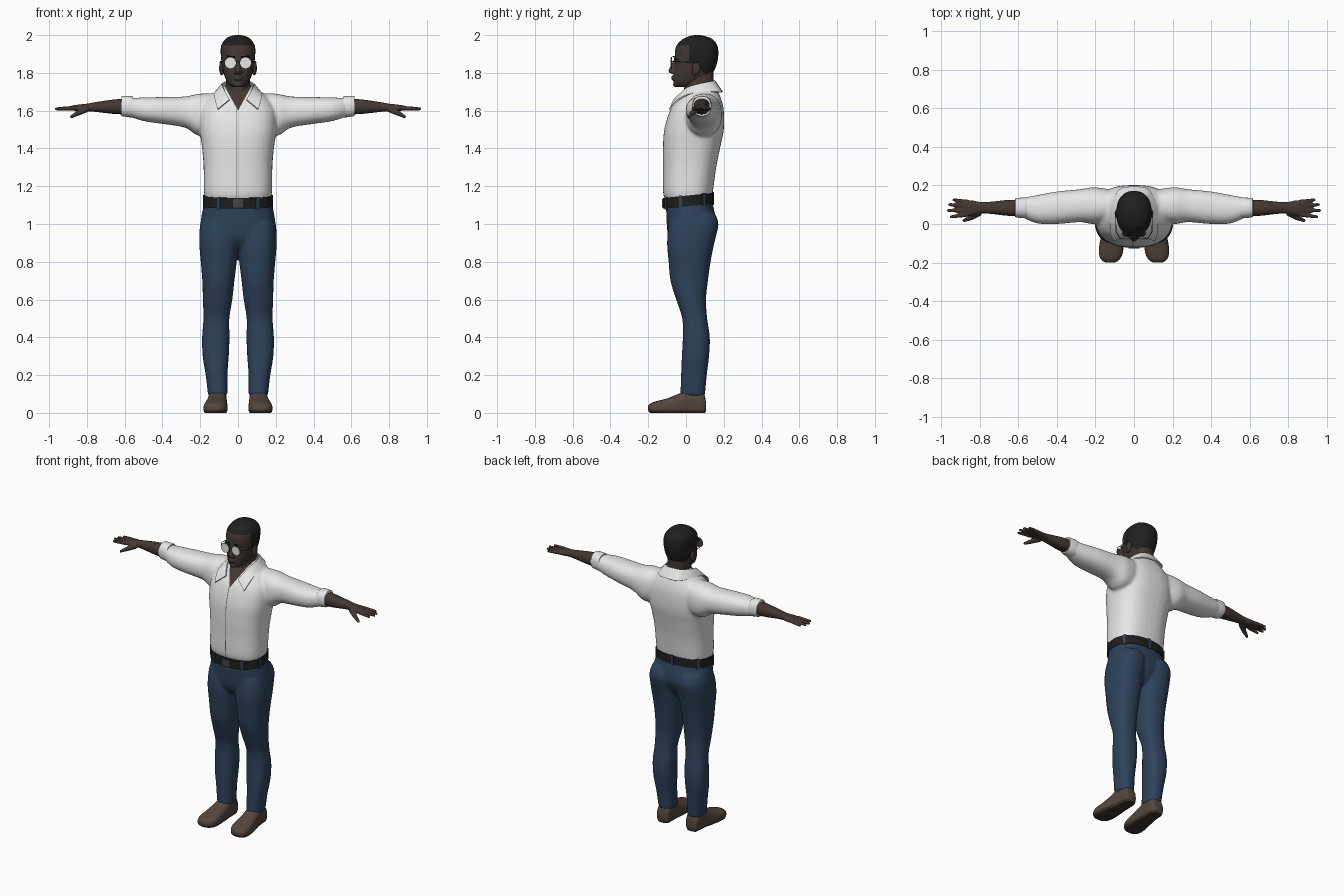
import bpy, bmesh
from math import sin, cos, pi, copysign, radians
from mathutils import Matrix, Vector

if "Cube" in bpy.data.objects:
    bpy.data.objects.remove(bpy.data.objects["Cube"])


def material(name, *rgb):
    m = bpy.data.materials.new(name)
    m.use_nodes = True
    m.diffuse_color = (*rgb, 1)
    m.node_tree.nodes["Principled BSDF"].inputs["Base Color"].default_value = (*rgb, 1)
    return m


SKIN = material("dark skin", .055, .038, .032)
HAIR = material("black hair", .014, .014, .014)
WHITE = material("white cotton", .8, .8, .8)
SEAM = material("grey seam", .12, .12, .12)
DENIM = material("blue denim", .027, .055, .105)
LEATHER = material("black leather", .013, .013, .014)
BROWN = material("brown suede", .09, .062, .048)
SOLE = material("dark sole", .045, .03, .024)
METAL = material("dark metal", .06, .06, .06)
LENS = material("pale lens", .8, .8, .8)


def spline(rows, steps):
    """Smoothly interpolate rows of numbers."""
    out, last = [], len(rows) - 1
    for i in range(last):
        near = (rows[max(i - 1, 0)], rows[i], rows[i + 1], rows[min(i + 2, last)])
        for s in range(steps):
            f = s / steps
            out.append([(2*b + (c - a)*f + (2*a - 5*b + 4*c - d)*f*f
                         + (3*b - a - 3*c + d)*f**3) / 2 for a, b, c, d in zip(*near)])
    return out + [rows[-1]]


def oval(angle, lo0, hi0, lo1, hi1, p):
    """Point on a superellipse that fills the given ranges."""
    def side(w, lo, hi):
        return (lo + hi)/2 + (hi - lo)/2 * copysign(abs(w)**(2/p), w)
    return side(cos(angle), lo0, hi0), side(sin(angle), lo1, hi1)


def loft(bm, axis, rings, p=2.3, n=40, steps=4):
    """Closed skin over rings of (position, low, high, low, high)."""
    loops = []
    for t, *ranges in spline(rings, steps):
        loop = []
        for k in range(n):
            a, b = oval(2*pi*k/n, *ranges, p)
            loop.append(bm.verts.new({"x": (t, a, b), "y": (a, t, b), "z": (a, b, t)}[axis]))
        loops.append(loop)
    for lower, upper in zip(loops, loops[1:]):
        for k in range(n):
            j = (k + 1) % n
            bm.faces.new((lower[k], lower[j], upper[j], upper[k]))
    bm.faces.new(loops[0])
    bm.faces.new(loops[-1])


def ball(bm, pos, size):
    bmesh.ops.create_uvsphere(bm, u_segments=20, v_segments=12, radius=1,
                              matrix=Matrix.Translation(pos) @ Matrix.Diagonal((*size, 1)))


def rod(bm, start, end, r0, r1):
    a, b = Vector(start), Vector(end)
    turn = (b - a).to_track_quat('Z', 'Y').to_matrix().to_4x4()
    bmesh.ops.create_cone(bm, cap_ends=True, segments=16, radius1=r0, radius2=r1,
                          depth=(b - a).length, matrix=Matrix.Translation((a + b)/2) @ turn)
    ball(bm, b, (r1, r1, r1))


def box(bm, pos, size, spin=0):
    bmesh.ops.create_cube(bm, size=1, matrix=Matrix.Translation(pos)
                          @ Matrix.Rotation(spin, 4, 'Z') @ Matrix.Diagonal((*size, 1)))


def twin(bm):
    """Mirror everything so far across the middle."""
    copy = bmesh.ops.duplicate(bm, geom=bm.verts[:] + bm.edges[:] + bm.faces[:])["geom"]
    for v in copy:
        if isinstance(v, bmesh.types.BMVert):
            v.co.x *= -1


def part(name, bm, *mats, voxel=0, cuts=(), rule=None):
    """Make the object; optionally fuse its volumes, then cut and colour it."""
    bmesh.ops.recalc_face_normals(bm, faces=bm.faces[:])
    me = bpy.data.meshes.new(name)
    bm.to_mesh(me)
    ob = bpy.data.objects.new(name, me)
    bpy.context.collection.objects.link(ob)
    if voxel:
        fuse = ob.modifiers.new("fuse", 'REMESH')
        fuse.mode, fuse.voxel_size = 'VOXEL', voxel
        soft = ob.modifiers.new("soften", 'SMOOTH')
        soft.factor, soft.iterations = .5, 5
        graph = bpy.context.evaluated_depsgraph_get()
        me = bpy.data.meshes.new_from_object(ob.evaluated_get(graph))
        ob.modifiers.clear()
        ob.data = me
    for m in mats:
        me.materials.append(m)
    bm.clear()
    bm.from_mesh(me)
    for point, normal in cuts:
        bmesh.ops.bisect_plane(bm, geom=bm.verts[:] + bm.edges[:] + bm.faces[:],
                               plane_co=point, plane_no=normal)
    for f in bm.faces:
        f.smooth = True
        f.material_index = int(rule(f.calc_center_median())) if rule else 0
    bm.to_mesh(me)
    bm.free()
    me.set_sharp_from_angle(angle=radians(50))


# Shirt: sleeves and torso fused, open neck and front seam coloured
bm = bmesh.new()
loft(bm, "x", [(.08, .03, .17, 1.49, 1.69), (.2, 0, .19, 1.465, 1.69), (.28, .01, .18, 1.51, 1.675),
               (.4, 0, .168, 1.53, 1.672), (.5, .003, .15, 1.545, 1.67), (.58, .035, .135, 1.57, 1.665)])
twin(bm)
loft(bm, "z", [(z, -r, r, f, b) for z, r, f, b in (
    (1.12, .17, -.105, .13), (1.17, .18, -.122, .142), (1.3, .182, -.122, .16), (1.4, .19, -.122, .18),
    (1.5, .203, -.115, .2), (1.6, .2, -.085, .2), (1.66, .165, -.045, .187), (1.71, .11, -.005, .165),
    (1.735, .07, .01, .15))], p=2.5)
SLOPE = .55


def shirt_colour(c):
    if c.y < .05 and abs(c.x) < (c.z - 1.6)*SLOPE:
        return 1
    return 2 if c.y < 0 and -.009 < c.x < -.004 and c.z < 1.61 else 0


part("shirt", bm, WHITE, SKIN, SEAM, voxel=.009, rule=shirt_colour,
     cuts=[((0, 0, 1.6), (s, 0, -SLOPE)) for s in (1, -1)]
     + [((x, 0, 0), (1, 0, 0)) for x in (-.009, -.004)])

# Rolled cuffs
bm = bmesh.new()
loft(bm, "x", [(.555, .035, .135, 1.572, 1.668), (.56, .03, .138, 1.564, 1.676),
               (.61, .034, .134, 1.57, 1.678), (.616, .04, .128, 1.576, 1.672)], steps=3)
twin(bm)
part("sleeve_cuffs", bm, WHITE)

# Folded collar: inner top edge and outer lower edge
bm = bmesh.new()
rows = spline([(0, .155, 1.76, 0, .195, 1.7), (.055, .14, 1.757, .075, .18, 1.7),
               (.085, .08, 1.745, .12, .1, 1.7), (.08, .01, 1.725, .125, .015, 1.688),
               (.062, -.035, 1.69, .122, -.05, 1.655), (.045, -.066, 1.66, .108, -.09, 1.608)], 5)
top = [bm.verts.new(r[:3]) for r in rows]
low = [bm.verts.new(r[3:]) for r in rows]
for i in range(len(rows) - 1):
    bm.faces.new((top[i], top[i + 1], low[i + 1], low[i]))
twin(bm)
bmesh.ops.remove_doubles(bm, verts=bm.verts[:], dist=.0005)
bmesh.ops.recalc_face_normals(bm, faces=bm.faces[:])
bmesh.ops.solidify(bm, geom=bm.faces[:], thickness=.007)
part("collar", bm, WHITE)

# Jeans: two legs and the seat
bm = bmesh.new()
loft(bm, "z", [(.09, .056, .158, -.03, .1), (.2, .056, .171, -.026, .11), (.3, .049, .187, -.022, .122),
               (.4, .045, .19, -.017, .126), (.5, .046, .183, -.02, .112), (.6, .03, .186, -.052, .106),
               (.7, .019, .189, -.082, .116), (.8, .007, .197, -.092, .13), (.9, 0, .205, -.1, .15),
               (1, 0, .2, -.09, .172), (1.06, .01, .18, -.06, .15)])
twin(bm)
loft(bm, "z", [(z, -r, r, f, b) for z, r, f, b in (
    (.87, .13, -.05, .09), (.92, .18, -.09, .13), (1, .198, -.102, .16), (1.12, .178, -.106, .138))])
part("jeans", bm, DENIM, voxel=.008)

# Belt, tilted down toward the front, with loops and buckle
waist = (-.185, .185, -.121, .145)
bm = bmesh.new()
loft(bm, "z", [(1.093, *waist), (1.15, *waist)], n=64, steps=1)
for v in bm.verts:
    v.co.z += v.co.y * .1
part("belt", bm, LEATHER)
bm = bmesh.new()
for deg in (35, 90, 145, 195, 240, 300, 345):
    x, y = oval(radians(deg), *waist, 2.3)
    box(bm, (x, y, 1.12 + y*.1), (.008, .016, .068), radians(deg))
part("belt_loops", bm, DENIM)
bm = bmesh.new()
box(bm, (0, -.122, 1.11), (.055, .009, .046))
part("buckle", bm, METAL)

# Shoes
bm = bmesh.new()
loft(bm, "y", [(.105, .08, .14, .01, .06), (.09, .064, .15, -.015, .11), (.03, .06, .155, -.02, .135),
               (-.03, .058, .165, -.02, .105), (-.1, .055, .178, -.02, .077), (-.15, .058, .182, -.015, .064),
               (-.185, .076, .17, -.005, .052), (-.2, .1, .146, .012, .038)], p=2.6)
for v in bm.verts:
    v.co.z = max(v.co.z, 0)
twin(bm)
part("shoes", bm, BROWN, SOLE, cuts=[((0, 0, .016), (0, 0, 1))], rule=lambda c: c.z < .016)

# Forearms and hands
bm = bmesh.new()
loft(bm, "x", [(.57, .042, .125, 1.58, 1.664), (.65, .042, .125, 1.582, 1.66), (.75, .053, .115, 1.593, 1.646),
               (.8, .053, .115, 1.597, 1.637), (.84, .043, .123, 1.597, 1.633), (.885, .04, .124, 1.602, 1.626)])
for base, tip, reach in ((.049, .037, .947), (.071, .07, .962), (.093, .1, .956), (.114, .125, .933)):
    rod(bm, (.865, base, 1.614), (reach, tip, 1.61), .0125, .0085)
rod(bm, (.8, .06, 1.61), (.845, .033, 1.588), .018, .014)
rod(bm, (.845, .033, 1.588), (.882, .018, 1.568), .014, .009)
twin(bm)
part("arms", bm, SKIN, voxel=.0045)

# Neck
bm = bmesh.new()
loft(bm, "z", [(1.6, -.08, .08, -.03, .16), (1.7, -.066, .066, -.012, .148), (1.82, -.064, .064, 0, .145)])
part("neck", bm, SKIN)

# Head with nose, brow and lips; hair is coloured above the hairline
bm = bmesh.new()
loft(bm, "z", [(z, -r, r, f, b) for z, r, f, b in (
    (1.724, .025, -.05, .01), (1.74, .05, -.062, .06), (1.77, .066, -.066, .115), (1.8, .077, -.064, .143),
    (1.84, .085, -.058, .161), (1.88, .09, -.059, .17), (1.92, .092, -.058, .171), (1.95, .087, -.047, .164),
    (1.98, .066, -.015, .138), (1.995, .038, .02, .1), (2.001, .01, .05, .07))])
for s in (1, -1):
    ball(bm, (s*.036, -.05, 1.878), (.028, .016, .009))
    ball(bm, (s*.013, -.071, 1.804), (.011, .013, .01))
rod(bm, (0, -.052, 1.872), (0, -.078, 1.812), .01, .015)
for z in (1.768, 1.78):
    ball(bm, (0, -.064, z), (.027, .016, .0065))
ball(bm, (0, -.053, 1.738), (.024, .016, .014))


def is_hair(c):
    if c.y < .015:
        return c.z > 1.945
    return c.z > 1.85 - max(c.y - .045, 0)


part("head", bm, SKIN, HAIR, voxel=.0045, rule=is_hair,
     cuts=[((0, 0, 1.945), (0, 0, 1)), ((0, 0, 1.85), (0, 0, 1)), ((0, .015, 0), (0, 1, 0)),
           ((0, .045, 1.85), (0, 1, 1))])

# Ears
bm = bmesh.new()
ball(bm, (.088, .055, 1.825), (.012, .021, .034))
ball(bm, (.086, .046, 1.802), (.009, .013, .015))
twin(bm)
part("ears", bm, SKIN)

# Eyebrows
bm = bmesh.new()
rod(bm, (.018, -.068, 1.886), (.056, -.056, 1.888), .004, .003)
twin(bm)
part("eyebrows", bm, HAIR)

# Glasses
for name, mat, radius, y in (("lenses", LENS, .029, -.079), ("lens_rims", METAL, .0315, -.077)):
    bm = bmesh.new()
    bmesh.ops.create_cone(bm, cap_ends=True, segments=32, radius1=radius, radius2=radius, depth=.004,
                          matrix=Matrix.Translation((.04, y, 1.853)) @ Matrix.Rotation(pi/2, 4, 'X'))
    twin(bm)
    part(name, bm, mat)
bm = bmesh.new()
rod(bm, (.07, -.077, 1.86), (.093, -.04, 1.86), .002, .002)
rod(bm, (.093, -.04, 1.86), (.096, .06, 1.855), .002, .002)
rod(bm, (.012, -.079, 1.86), (0, -.082, 1.862), .002, .002)
twin(bm)
part("glasses_frame", bm, METAL)
